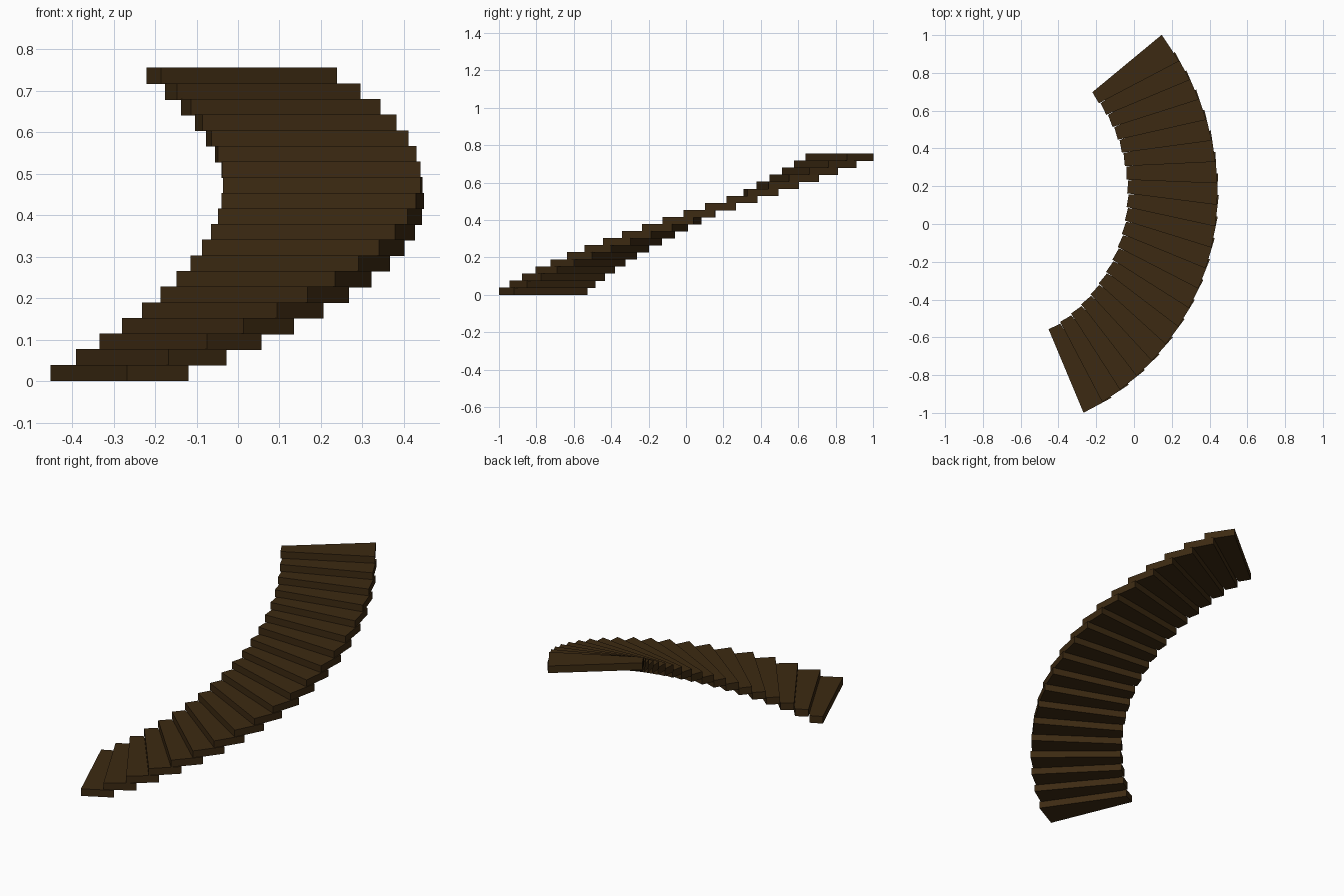
import bpy, bmesh
from math import radians, cos, sin

if "Cube" in bpy.data.objects:
    bpy.data.objects.remove(bpy.data.objects["Cube"])

STEPS, TURN = 20, 5.0            # number of treads, degrees per tread
RISE, THICK = 0.0377, 0.0395
CX, CY, START = -0.867, 0.163, -55.4   # turning centre, angle of first rear edge

# Tapered tread outline: (radius, angle from rear edge)
OUTLINE = [(0.831, -4.65), (1.308, -7.3), (1.316, 0.0), (0.839, 0.0)]

wood = bpy.data.materials.new("dark_wood")
wood.diffuse_color = (0.046, 0.023, 0.006, 1)
wood.use_nodes = True
wood.node_tree.nodes["Principled BSDF"].inputs["Base Color"].default_value = wood.diffuse_color


def make_step(i):
    # One solid wedge tread, extruded upward
    bm = bmesh.new()
    base = START + i * TURN
    verts = [bm.verts.new((CX + r * cos(radians(base + a)),
                           CY + r * sin(radians(base + a)), i * RISE))
             for r, a in OUTLINE]
    face = bm.faces.new(verts)
    ext = bmesh.ops.extrude_face_region(bm, geom=[face])
    top = [v for v in ext["geom"] if isinstance(v, bmesh.types.BMVert)]
    bmesh.ops.translate(bm, verts=top, vec=(0, 0, THICK))
    bmesh.ops.recalc_face_normals(bm, faces=bm.faces)
    mesh = bpy.data.meshes.new(f"step_{i + 1:02d}")
    bm.to_mesh(mesh)
    bm.free()
    mesh.materials.append(wood)
    bpy.context.collection.objects.link(bpy.data.objects.new(mesh.name, mesh))


# Curved flight of stairs
for i in range(STEPS):
    make_step(i)
